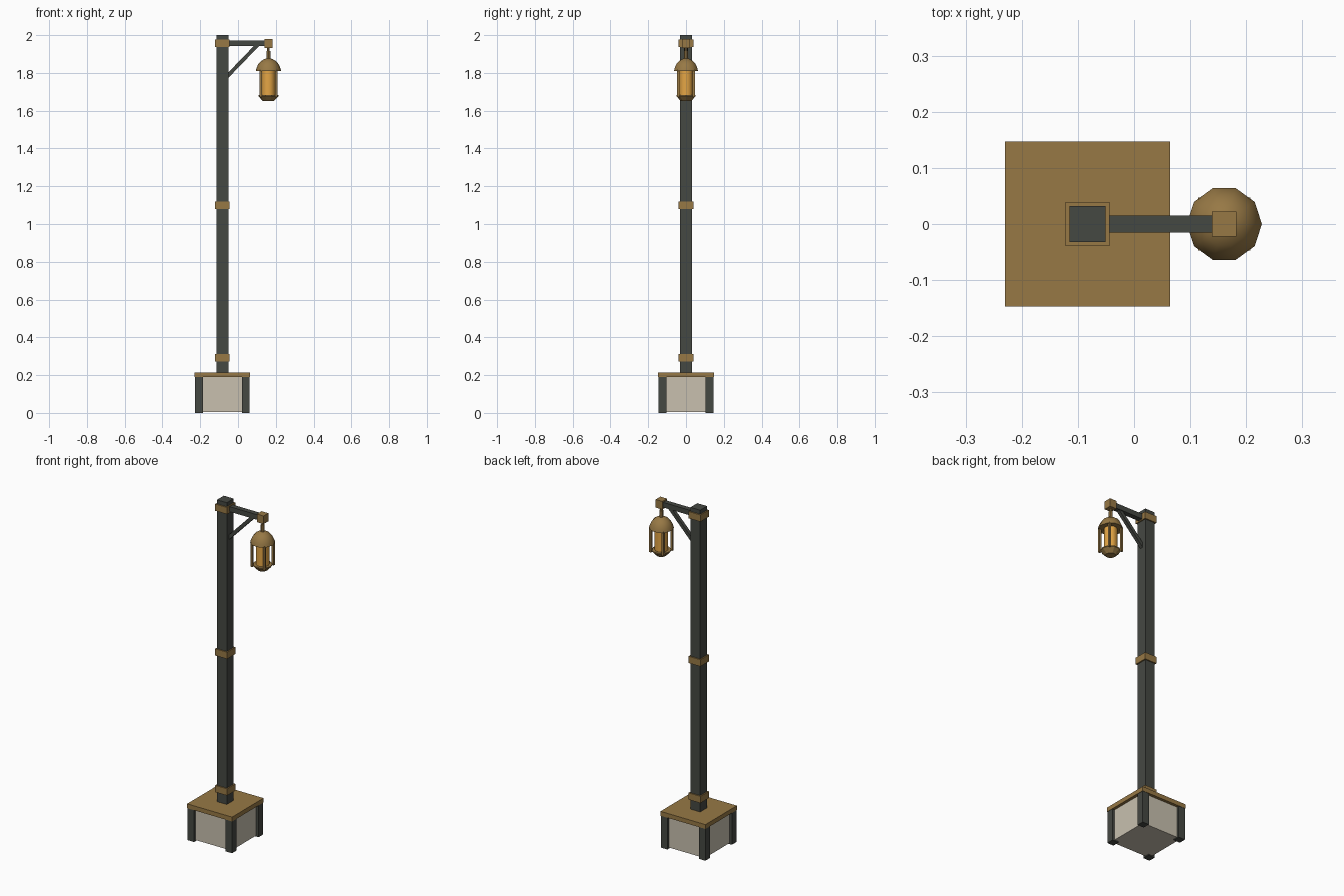
import bpy, bmesh, math
from mathutils import Vector

if "Cube" in bpy.data.objects:
    bpy.data.objects.remove(bpy.data.objects["Cube"])


def material(name, rgb):
    m = bpy.data.materials.new(name)
    m.diffuse_color = (*rgb, 1)
    m.use_nodes = True
    m.node_tree.nodes["Principled BSDF"].inputs["Base Color"].default_value = m.diffuse_color
    return m


DARK = material("dark_iron", (0.06, 0.065, 0.055))
BRASS = material("brass", (0.31, 0.19, 0.06))
STONE = material("stone", (0.58, 0.53, 0.43))
GLOW = material("amber_glass", (0.78, 0.38, 0.06))


def finish(name, bm, mat):
    bmesh.ops.recalc_face_normals(bm, faces=bm.faces)
    me = bpy.data.meshes.new(name)
    bm.to_mesh(me)
    bm.free()
    me.materials.append(mat)
    ob = bpy.data.objects.new(name, me)
    bpy.context.collection.objects.link(ob)
    return ob


def box(name, x, y, hx, hy, z0, z1, mat):
    bm = bmesh.new()
    bmesh.ops.create_cube(bm, size=2)
    for v in bm.verts:
        v.co = (x + v.co.x * hx, y + v.co.y * hy, z0 if v.co.z < 0 else z1)
    return finish(name, bm, mat)


def lathe(name, x, profile, sides, mat, smooth=False):
    """Closed solid of revolution from (radius, z) rings."""
    bm = bmesh.new()
    rings = []
    for r, z in profile:
        angles = [2 * math.pi * i / sides for i in range(sides)]
        rings.append([bm.verts.new((x + r * math.cos(a), r * math.sin(a), z)) for a in angles])
    for a, b in zip(rings, rings[1:]):
        for i in range(sides):
            j = (i + 1) % sides
            bm.faces.new((a[i], a[j], b[j], b[i]))
    bm.faces.new(rings[0])
    bm.faces.new(rings[-1])
    ob = finish(name, bm, mat)
    if smooth:
        bpy.ops.object.select_all(action='DESELECT')
        ob.select_set(True)
        bpy.context.view_layer.objects.active = ob
        bpy.ops.object.shade_smooth_by_angle(angle=math.radians(40))
    return ob


PX, LX = -0.083, 0.161  # post and lantern axes
CORNERS = [(-1, -1), (1, -1), (1, 1), (-1, 1)]

# Plinth: stone core, corner legs, brass lid
box("plinth_core", PX, 0, 0.13, 0.13, 0.006, 0.19, STONE)
for i, (sx, sy) in enumerate(CORNERS):
    box(f"plinth_leg_{i}", PX + sx * 0.124, sy * 0.124, 0.021, 0.021, 0, 0.19, DARK)
box("plinth_lid", PX, 0, 0.147, 0.147, 0.189, 0.215, BRASS)

# Post with brass bands
box("post", PX, 0, 0.032, 0.032, 0.21, 2.0, DARK)
for i, z in enumerate((0.292, 1.1, 1.956)):
    box(f"post_band_{i}", PX, 0, 0.039, 0.039, z - 0.02, z + 0.02, BRASS)

# Arm, diagonal brace and end block
box("arm", 0.045, 0, 0.105, 0.015, 1.942, 1.972, DARK)
a, b = Vector((-0.06, 0, 1.779)), Vector((0.108, 0, 1.953))
brace = box("brace", 0, 0, 0.01, 0.01, -(b - a).length / 2, (b - a).length / 2, DARK)
brace.location = (a + b) / 2
brace.rotation_euler = (b - a).to_track_quat('Z', 'Y').to_euler()
box("arm_end_block", LX, 0, 0.022, 0.022, 1.932, 1.98, BRASS)

# Lantern: hanger, domed roof, glass, bars, tapered base
lathe("hanger", LX, [(0.011, 1.865), (0.011, 1.915), (0.007, 1.915), (0.007, 1.935)], 8, BRASS)
lathe("lantern_roof", LX, [(0.067, 1.81), (0.063, 1.826), (0.054, 1.846), (0.04, 1.862),
                           (0.022, 1.873), (0.008, 1.877)], 10, BRASS, True)
lathe("lantern_glass", LX, [(0.036, 1.675), (0.036, 1.815)], 10, GLOW, True)
for i, (sx, sy) in enumerate(CORNERS):
    box(f"lantern_bar_{i}", LX + sx * 0.041, sy * 0.041, 0.006, 0.006, 1.672, 1.815, BRASS)
lathe("lantern_base", LX, [(0.028, 1.65), (0.053, 1.676), (0.053, 1.682)], 10, BRASS)
